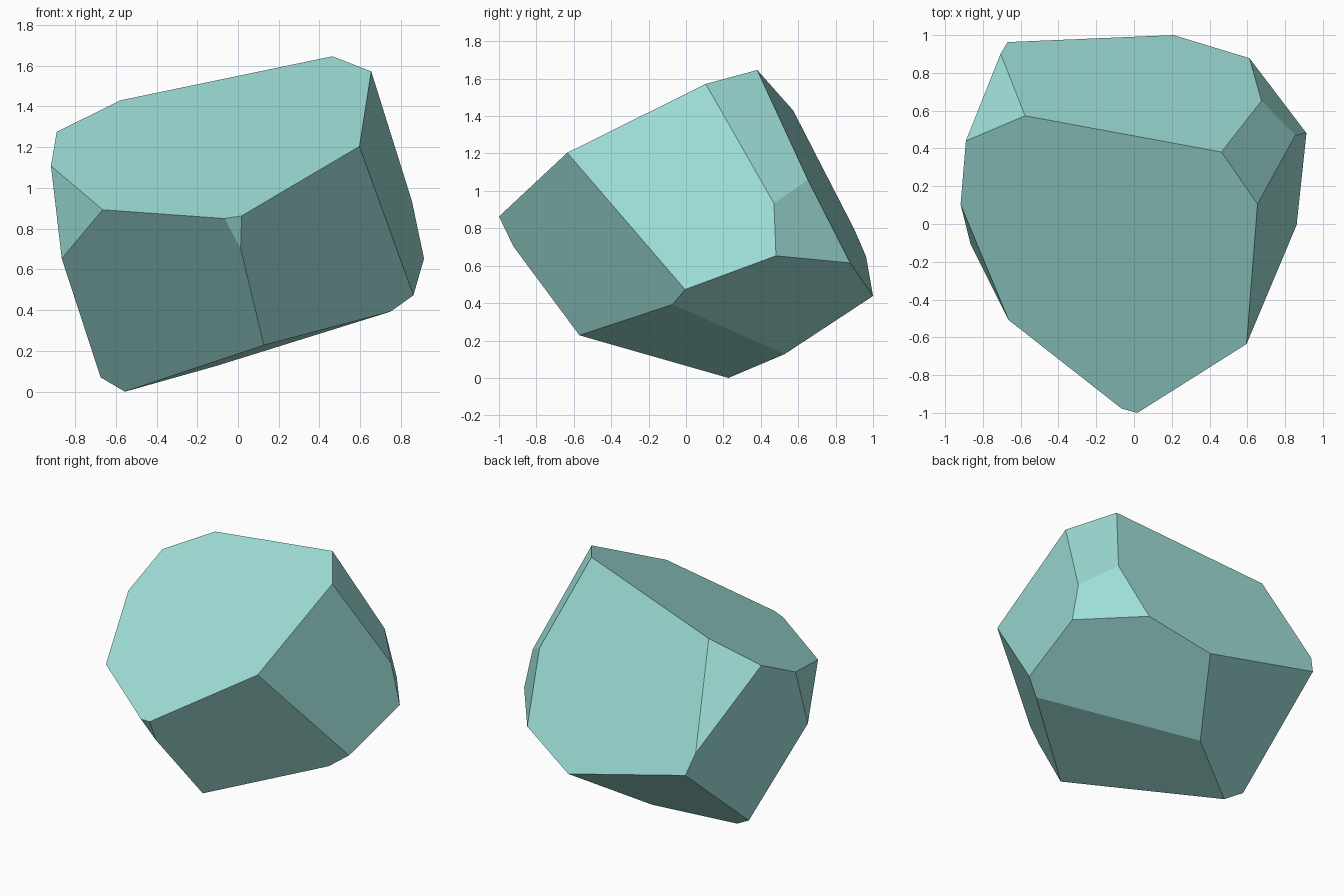
import bpy
import bmesh
import math

# Remove the default cube
cube = bpy.data.objects.get("Cube")
if cube:
    bpy.data.objects.remove(cube, do_unlink=True)


def make_material(name, colour):
    mat = bpy.data.materials.new(name)
    mat.use_nodes = True
    mat.diffuse_color = colour
    mat.node_tree.nodes["Principled BSDF"].inputs["Base Color"].default_value = colour
    return mat


def make_stone(name, corners, material):
    """Wrap a flat-faceted stone around its corners."""
    bm = bmesh.new()
    for corner in corners:
        bm.verts.new(corner)
    bmesh.ops.convex_hull(bm, input=bm.verts[:])
    # Merge the hull triangles into broad flat facets
    bmesh.ops.dissolve_limit(bm, angle_limit=math.radians(4),
                             verts=bm.verts[:], edges=bm.edges[:])
    bmesh.ops.recalc_face_normals(bm, faces=bm.faces[:])
    mesh = bpy.data.meshes.new(name)
    bm.to_mesh(mesh)
    bm.free()
    mesh.materials.append(material)
    stone = bpy.data.objects.new(name, mesh)
    bpy.context.scene.collection.objects.link(stone)
    return stone


# Rim of the large sloping top facet
top_rim = [
    (-0.89, 0.44, 1.275), (-0.577, 0.573, 1.43), (0.463, 0.381, 1.646),
    (0.654, 0.106, 1.572), (0.596, -0.635, 1.204), (0.018, -1, 0.863),
    (-0.066, -0.977, 0.85), (-0.664, -0.508, 0.893), (-0.918, 0.103, 1.108),
]

# Corners around the sides
side_corners = [
    (-0.706, 0.902, 0.79), (-0.669, 0.963, 0.648), (0.209, 1, 0.438),
    (0.611, 0.878, 0.615), (0.675, 0.652, 1.059), (0.854, 0.47, 0.934),
    (0.913, 0.481, 0.653), (0.861, -0.005, 0.473), (0.013, -0.922, 0.702),
    (-0.865, -0.108, 0.653),
]

# Corners of the underside
base_corners = [
    (0.749, -0.072, 0.393), (0.127, -0.57, 0.228), (-0.555, 0.227, 0),
    (-0.105, 0.527, 0.127), (-0.674, 0.27, 0.07),
]

teal = make_material("pale_teal", (0.35, 0.75, 0.70, 1))
make_stone("faceted_stone", top_rim + side_corners + base_corners, teal)
